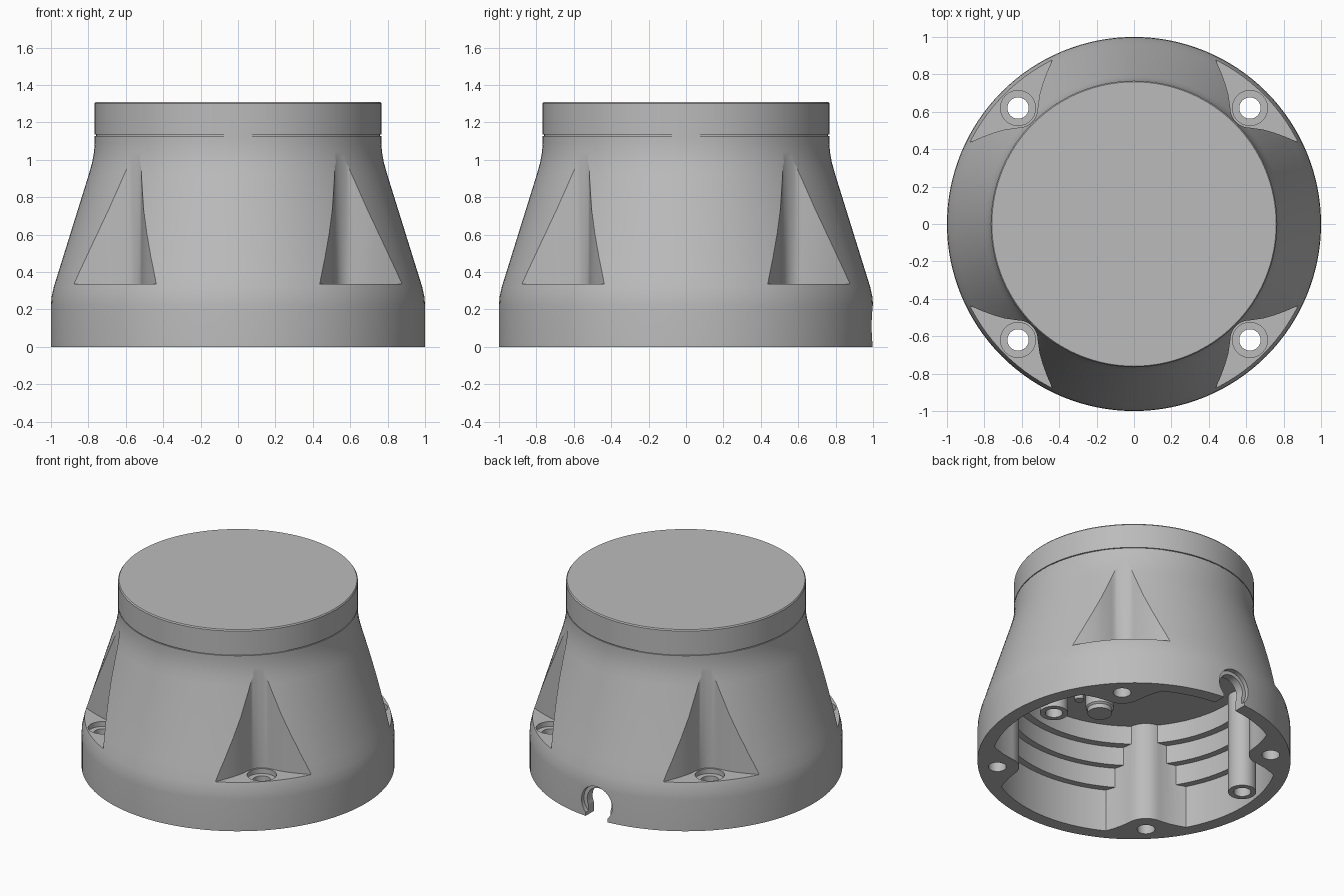
import bpy, bmesh
from math import pi, sin, cos, radians

cube = bpy.data.objects.get("Cube")
if cube:
    bpy.data.objects.remove(cube, do_unlink=True)

grey = bpy.data.materials.new("satin_grey")
grey.use_nodes = True
grey.diffuse_color = (0.5, 0.5, 0.5, 1)
grey.node_tree.nodes["Principled BSDF"].inputs["Base Color"].default_value = (0.5, 0.5, 0.5, 1)


def loft(name, rings):
    """Closed solid through rings of points, capped at both ends."""
    bm = bmesh.new()
    loops = [[bm.verts.new(p) for p in ring] for ring in rings]
    n = len(loops[0])
    for a, b in zip(loops, loops[1:]):
        for i in range(n):
            j = (i + 1) % n
            bm.faces.new((a[i], a[j], b[j], b[i]))
    bm.faces.new(loops[0][::-1])
    bm.faces.new(loops[-1])
    bmesh.ops.recalc_face_normals(bm, faces=bm.faces)
    mesh = bpy.data.meshes.new(name)
    bm.to_mesh(mesh)
    bm.free()
    mesh.materials.append(grey)
    obj = bpy.data.objects.new(name, mesh)
    bpy.context.collection.objects.link(obj)
    return obj


def lathe(name, profile, centre=(0, 0), n=128):
    cx, cy = centre
    return loft(name, [[(cx + r * cos(2 * pi * i / n), cy + r * sin(2 * pi * i / n), z)
                        for i in range(n)] for r, z in profile])


def rod(name, centre, r, z0, z1):
    return lathe(name, [(r, z0), (r, z1)], centre, 32)


def rod_y(name, z, r, y0, y1, n=40):
    return loft(name, [[(r * cos(2 * pi * i / n), y, z + r * sin(2 * pi * i / n))
                        for i in range(n)] for y in (y0, y1)])


def corner_prism(name, sx, sy, grow, z0, z1):
    """Flared, round-nosed wedge around a corner screw."""
    arm = [(0.38, 1.0), (0.44, 0.87), (0.466, 0.81), (0.488, 0.75), (0.505, 0.69)]
    arm = [(x - grow, y) for x, y in arm]
    r, steps = 0.105 + grow, 12
    nose = [(SCREW - r * cos(pi / 2 * k / steps), SCREW - r * sin(pi / 2 * k / steps))
            for k in range(steps + 1)]
    outline = arm + nose + [(y, x) for x, y in reversed(arm)] + [(1.1, 1.1)]
    return loft(name, [[(sx * x, sy * y, z) for x, y in outline] for z in (z0, z1)])


def cut(target, tools):
    for tool in tools:
        mod = target.modifiers.new("cut", "BOOLEAN")
        mod.operation, mod.solver, mod.object = "DIFFERENCE", "EXACT", tool
        bpy.context.view_layer.update()
        deps = bpy.context.evaluated_depsgraph_get()
        mesh = bpy.data.meshes.new_from_object(target.evaluated_get(deps))
        target.modifiers.clear()
        target.data = mesh
        bpy.data.objects.remove(tool, do_unlink=True)


SCREW = 0.62
CORNERS = [(sx, sy) for sx in (-1, 1) for sy in (-1, 1)]
POSTS = [(-0.785, 0.14), (0.785, 0.14)]

# Outer body: straight skirt, tapered shell, straight neck
housing = lathe("housing", [(1, 0), (1, 0.22), (0.997, 0.265), (0.985, 0.32), (0.96, 0.4),
                            (0.795, 0.93), (0.78, 0.985), (0.77, 1.04), (0.766, 1.09),
                            (0.766, 1.128)])

# Stepped hollow, with the screw columns and posts left standing
cavity = lathe("cavity", [(0.91, -0.1), (0.91, 0.3), (0.865, 0.3), (0.865, 0.44),
                          (0.82, 0.44), (0.82, 0.57), (0.77, 0.57), (0.77, 0.7)])
cut(cavity, [corner_prism("column", sx, sy, 0.035, -0.2, 0.9) for sx, sy in CORNERS])
cut(cavity, [rod("post", p, 0.09, -0.2, 0.9) for p in POSTS])
cut(housing, [cavity])

# Corner pockets with counterbored screw holes
for sx, sy in CORNERS:
    at = (sx * SCREW, sy * SCREW)
    cut(housing, [corner_prism("pocket", sx, sy, 0, 0.335, 1.06),
                  rod("counterbore", at, 0.094, 0.3, 0.4),
                  rod("screw_hole", at, 0.057, -0.1, 0.4)])
cut(housing, [rod("post_hole", p, 0.055, -0.1, 0.3) for p in POSTS])

# Cable notch in the back of the skirt
slot = loft("slot", [[(x, y, z) for x, z in ((-0.085, -0.1), (0.085, -0.1),
                                             (0.085, 0.11), (-0.085, 0.11))]
                     for y in (0.8, 1.1)])
cut(housing, [rod_y("cable_hole", 0.11, 0.095, 0.8, 1.1),
              rod_y("cable_rim", 0.11, 0.12, 0.965, 1.1), slot])

# Cap with a fine seam below it and a softened top edge
cap = lathe("cap", [(0.758, 1.12), (0.758, 1.134), (0.766, 1.134), (0.766, 1.302),
                    (0.76, 1.31)])

# Button and pin under the inner ceiling
button = lathe("inner_button", [(0.09, 0.71), (0.09, 0.54), (0.078, 0.53), (0.078, 0.5)],
               (0, -0.34), 40)
pin = rod("inner_pin", (0.12, -0.4), 0.03, 0.58, 0.71)

for obj in (housing, cap, button, pin):
    bpy.ops.object.select_all(action="DESELECT")
    obj.select_set(True)
    bpy.context.view_layer.objects.active = obj
    bpy.ops.object.shade_smooth_by_angle(angle=radians(30))
